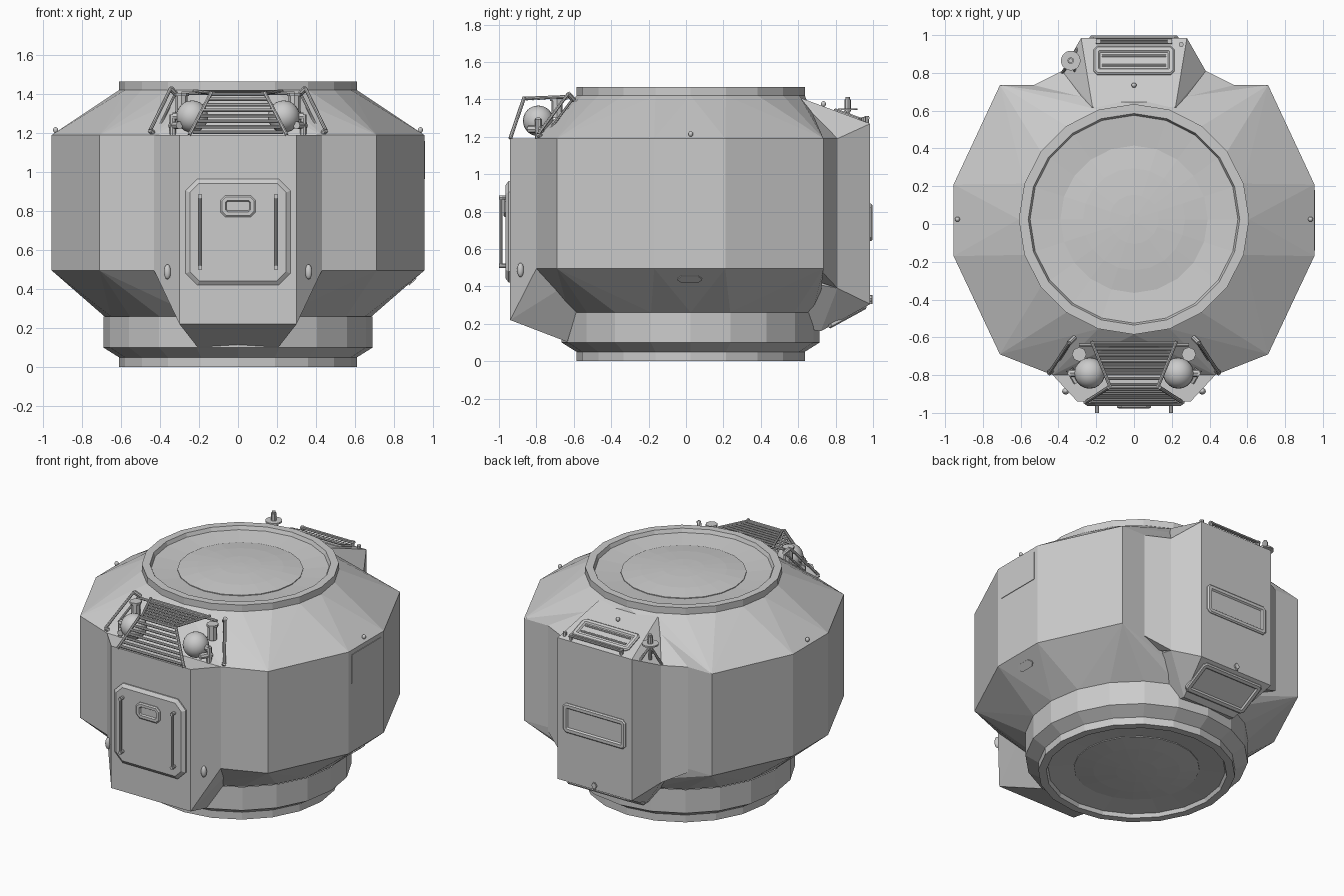
import bpy, bmesh, math
from mathutils import Vector, Matrix

if "Cube" in bpy.data.objects:
    bpy.data.objects.remove(bpy.data.objects["Cube"])

grey = bpy.data.materials.new("light_grey")
grey.diffuse_color = (0.6, 0.6, 0.6, 1)
grey.use_nodes = True
grey.node_tree.nodes["Principled BSDF"].inputs["Base Color"].default_value = grey.diffuse_color
CY = 0.025          # y of the main axis
SIDES = 20


def finish(name, bm, smooth=False):
    bmesh.ops.recalc_face_normals(bm, faces=bm.faces)
    for f in bm.faces:
        f.smooth = smooth
    me = bpy.data.meshes.new(name)
    bm.to_mesh(me)
    bm.free()
    me.materials.append(grey)
    ob = bpy.data.objects.new(name, me)
    bpy.context.collection.objects.link(ob)
    return ob


def circle(r, z):
    return [(r * math.cos(2 * math.pi * i / SIDES), CY + r * math.sin(2 * math.pi * i / SIDES), z)
            for i in range(SIDES)]


def both(pts):
    return [(s * x, y, z) for x, y, z in pts for s in (-1, 1)]


def hull(name, pts):
    bm = bmesh.new()
    vs = [bm.verts.new(p) for p in pts]
    res = bmesh.ops.convex_hull(bm, input=vs)
    loose = [v for v in bm.verts if not v.link_faces]
    bmesh.ops.delete(bm, geom=loose, context='VERTS')
    bmesh.ops.dissolve_limit(bm, angle_limit=0.01, verts=bm.verts, edges=bm.edges)
    return finish(name, bm)


def stack(bm, rings, cap_start=False, cap_end=False):
    loops = [[bm.verts.new(p) for p in r] for r in rings]
    n = len(loops[0])
    for a, b in zip(loops, loops[1:]):
        for i in range(n):
            bm.faces.new((a[i], a[(i + 1) % n], b[(i + 1) % n], b[i]))
    if cap_start:
        bm.faces.new(loops[0])
    if cap_end:
        bm.faces.new(loops[-1])


def lathe(name, profile):
    bm = bmesh.new()
    stack(bm, [circle(r, z) for r, z in profile], cap_end=True)
    return finish(name, bm)


def panel(name, centre, u, v, hw, hh, cut, steps):
    """Plate with clipped corners; steps are (inset, height) rings from the rim inwards."""
    u, v, c = Vector(u).normalized(), Vector(v).normalized(), Vector(centre)
    n = u.cross(v)
    rings = []
    for inset, h in steps:
        a, b, k = hw - inset, hh - inset, max(cut - inset * 0.6, 0.002)
        shape = [(a - k, -b), (a, k - b), (a, b - k), (a - k, b),
                 (k - a, b), (-a, b - k), (-a, k - b), (k - a, -b)]
        rings.append([c + u * x + v * y + n * h for x, y in shape])
    bm = bmesh.new()
    stack(bm, rings, True, True)
    return finish(name, bm)


def rod_into(bm, a, b, r, seg=8):
    a, b = Vector(a), Vector(b)
    d = b - a
    m = Matrix.Translation((a + b) / 2) @ d.to_track_quat('Z', 'Y').to_matrix().to_4x4()
    bmesh.ops.create_cone(bm, cap_ends=True, segments=seg, radius1=r, radius2=r,
                          depth=d.length, matrix=m)


def rods(name, items):
    bm = bmesh.new()
    for a, b, r in items:
        rod_into(bm, a, b, r)
    return finish(name, bm)


def ball(name, centre, size):
    bm = bmesh.new()
    m = Matrix.Translation(centre) @ Matrix.Diagonal((*size, 1))
    bmesh.ops.create_uvsphere(bm, u_segments=20, v_segments=12, radius=1, matrix=m)
    return finish(name, bm, True)


# main hull: faceted drum with sloping shoulders
outline = [(0.955, 0.21), (0.955, -0.17), (0.71, -0.69), (0.43, -0.80), (0.71, 0.735)]
hull("main_body", both([(x, y, z) for x, y in outline for z in (0.495, 1.19)])
     + circle(0.61, 1.42) + circle(0.685, 0.26))

# front bay with its sloping underside
hull("front_bay", both([(0.30, -0.94, 1.19), (0.43, -0.80, 1.19), (0.30, -0.94, 0.22),
                        (0.43, -0.80, 0.495), (0.21, -0.64, 0.105), (0.43, -0.5, 1.19),
                        (0.43, -0.5, 0.495), (0.21, -0.4, 0.2)]))

# rear bay and the wedge that blends it into the drum
hull("rear_bay", both([(0.28, 0.985, 1.27), (0.28, 0.985, 0.305), (0.38, 0.81, 1.19),
                       (0.38, 0.81, 0.39), (0.22, 0.62, 1.405), (0.20, 0.72, 0.16),
                       (0.38, 0.5, 1.19), (0.38, 0.5, 0.45), (0.2, 0.5, 0.2)]))
hull("rear_wedge", both([(0.38, 0.81, 1.19), (0.53, 0.735, 1.19), (0.38, 0.81, 0.39),
                         (0.53, 0.735, 0.47), (0.23, 0.60, 1.405), (0.5, 0.5, 1.19),
                         (0.5, 0.5, 0.495)]))

# docking rings, each with a shallow dish and dome
lathe("top_ring", [(0.61, 1.41), (0.61, 1.465), (0.56, 1.465), (0.55, 1.44),
                   (0.39, 1.425), (0.39, 1.43), (0.27, 1.445), (0.13, 1.455), (0.03, 1.458)])
lathe("base_ring", [(0.69, 0.26), (0.69, 0.10), (0.61, 0.05), (0.61, 0), (0.56, 0), (0.55, 0.025),
                    (0.39, 0.04), (0.39, 0.035), (0.27, 0.02), (0.13, 0.01), (0.03, 0.007)])

# front hatch, latch window and handrails
X, Z = (1, 0, 0), (0, 0, 1)
panel("front_hatch", (0, -0.94, 0.692), X, Z, 0.268, 0.272, 0.06,
      [(0, -0.01), (0, 0.008), (0.022, 0.024)])
panel("hatch_window", (0, -0.962, 0.825), X, Z, 0.09, 0.055, 0.025,
      [(0, -0.005), (0, 0.008), (0.008, 0.014), (0.026, 0.014), (0.032, 0.004)])
items = []
for s in (-1, 1):
    x = 0.195 * s
    items.append(((x, -0.99, 0.50), (x, -0.99, 0.885), 0.008))
    for z in (0.51, 0.875):
        items.append(((x, -0.95, z), (x, -1.0, z), 0.011))
rods("hatch_handrails", items)

# rear panels: wall, underside and sloping roof
rim = [(0, -0.01), (0, 0.005), (0.008, 0.012), (0.028, 0.012), (0.036, 0.002)]
B = (-1, 0, 0)
panel("rear_panel", (0, 0.985, 0.742), B, Z, 0.235, 0.1, 0.02, rim)
panel("rear_under_panel", (0, 0.862, 0.238), B, (0, 0.265, 0.145), 0.235, 0.115, 0.02, rim)
roof = (0, -0.365, 0.135)
panel("rear_roof_panel", (0, 0.865, 1.315), B, roof, 0.215, 0.08, 0.02, rim)
rods("roof_panel_ribs", [((-0.17, y, 1.638 - 0.37 * y), (0.17, y, 1.638 - 0.37 * y), 0.007)
                         for y in (0.84, 0.89)])
items = [((-0.2, y, 1.30), (0.2, y, 1.30), 0.007) for y in (0.96, 0.975)]
for x in (-0.19, 0.19):
    items.append(((x, 0.967, 1.25), (x, 0.967, 1.31), 0.012))
items.append(((0.25, 0.95, 1.27), (0.25, 0.95, 1.305), 0.013))
rods("rear_roof_rail", items)
rods("rear_under_tab", [((0, 0.96, 0.335), (0, 0.995, 0.335), 0.018),
                        ((0, 0.988, 0.305), (0, 0.988, 0.355), 0.008)])

# antenna on the rear bay shoulder
ax, ay = -0.335, 0.865
rods("antenna", [((ax, ay, 1.335), (ax, ay, 1.40), 0.018), ((ax, ay, 1.40), (ax, ay, 1.412), 0.012),
                 ((ax, ay, 1.24), (ax, ay, 1.34), 0.01),
                 ((ax, ay, 1.33), (-0.30, 0.78, 1.22), 0.008),
                 ((ax, ay, 1.33), (-0.29, 0.95, 1.22), 0.008),
                 ((ax, ay, 1.33), (-0.38, 0.80, 1.19), 0.008)])
bm = bmesh.new()
rod_into(bm, (ax, ay, 1.342), (ax, ay, 1.352), 0.052, 20)
finish("antenna_disc", bm)

# right side plate and lower bracket
panel("right_plate", (0.955, 0.02, 1.062), (0, 1, 0), Z, 0.16, 0.098, 0.003, [(0, -0.01), (0, 0.004)])
panel("right_bracket", (0.893, 0.02, 0.44), (0, 1, 0), (0.265, 0, 0.235), 0.065, 0.025, 0.02,
      [(0, -0.01), (0, 0.006)])

# slatted cage: leaning front grille and flat top grille
items = []
for i in range(8):
    t = i / 7
    y, z, w = -0.935 + 0.07 * t, 1.205 + 0.195 * t, 0.23 - 0.09 * t
    items.append(((-w, y, z), (w, y, z), 0.009))
    y, w = -0.85 + 0.22 * t, 0.125 + 0.09 * t
    items.append(((-w, y, 1.40 + 0.012 * t), (w, y, 1.40 + 0.012 * t), 0.008))
for s in (-1, 1):
    items += [((s * 0.25, -0.94, 1.19), (s * 0.135, -0.865, 1.41), 0.01),
              ((s * 0.125, -0.865, 1.405), (s * 0.225, -0.62, 1.415), 0.009)]
items.append(((-0.29, -0.64, 1.405), (0.29, -0.64, 1.405), 0.009))
rods("grille_cage", items)

for s, side in ((-1, "left"), (1, "right")):
    # pressure tank with plumbing
    ball(side + "_tank", (s * 0.235, -0.79, 1.285), (0.082, 0.082, 0.082))
    rods(side + "_tank_pipes", [
        ((s * 0.235, -0.79, 1.285), (s * 0.335, -0.79, 1.285), 0.02),
        ((s * 0.335, -0.79, 1.295), (s * 0.335, -0.79, 1.19), 0.017),
        ((s * 0.30, -0.84, 1.24), (s * 0.34, -0.77, 1.24), 0.02),
        ((s * 0.29, -0.69, 1.30), (s * 0.29, -0.69, 1.39), 0.03),
        ((s * 0.29, -0.69, 1.39), (s * 0.29, -0.69, 1.405), 0.038)])
    # slanted shoulder handrail
    a, b = Vector((s * 0.45, -0.79, 1.215)), Vector((s * 0.345, -0.63, 1.43))
    out = Vector((-s * 0.03, 0.03, -0.035))
    rods(side + "_shoulder_rail", [(a, b, 0.009), (a, a + out, 0.014), (b, b + out, 0.014),
                                   (a + out * 0.8, b + out * 0.8, 0.007)])
    # marker lamp and shoulder stud
    ball(side + "_marker_lamp", (s * 0.362, -0.885, 0.488), (0.018, 0.018, 0.038))
    ball(side + "_shoulder_stud", (s * 0.935, 0.025, 1.215), (0.013, 0.013, 0.015))
ball("rear_stud", (0, 0.735, 1.375), (0.013, 0.013, 0.015))
